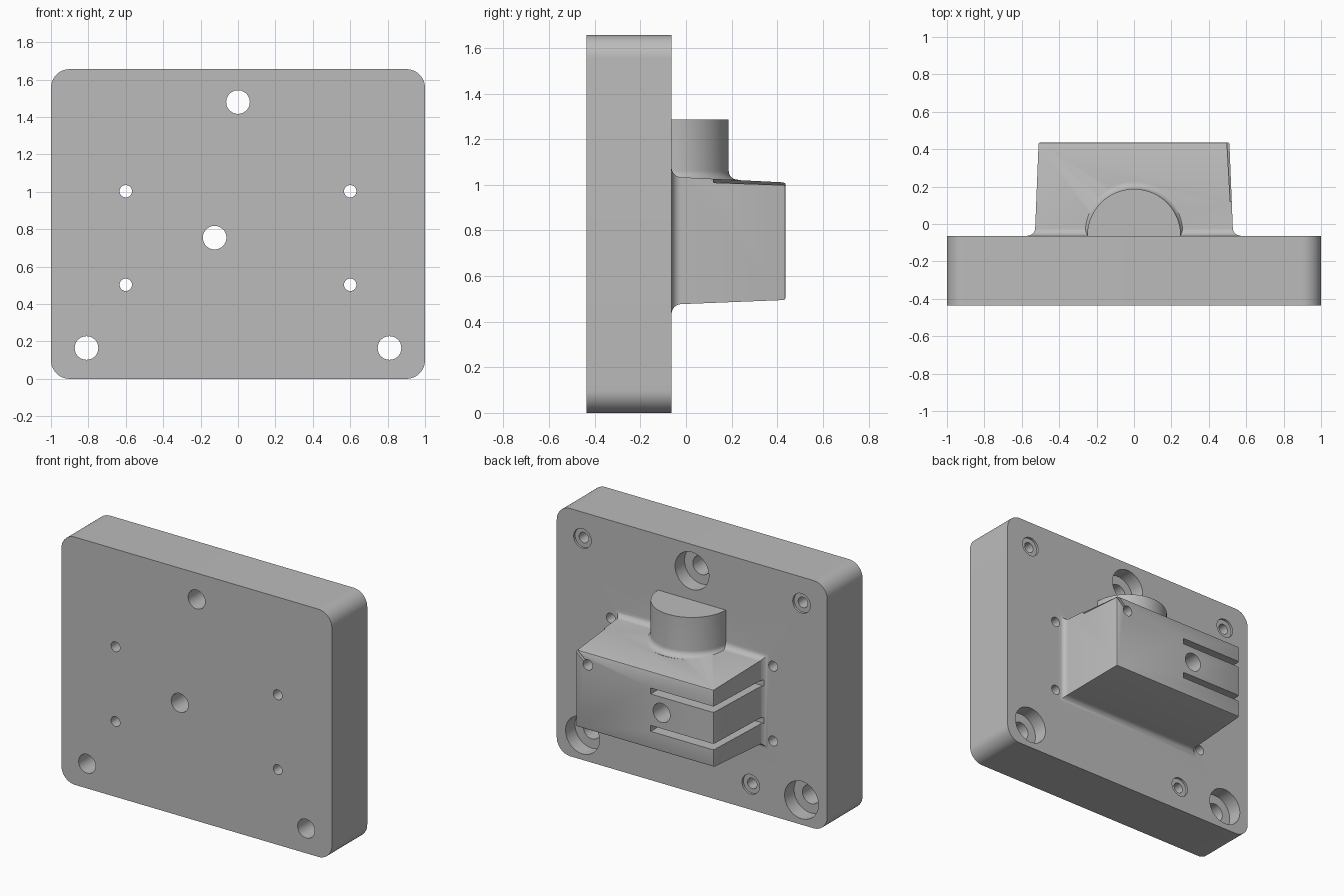
import bpy
import bmesh
from math import cos, sin, pi, atan2, hypot
from mathutils import Matrix, Vector

if "Cube" in bpy.data.objects:
    bpy.data.objects.remove(bpy.data.objects["Cube"])

grey = bpy.data.materials.new("plain grey")
grey.use_nodes = True
colour = (0.5, 0.5, 0.5, 1)
grey.diffuse_color = colour
grey.node_tree.nodes["Principled BSDF"].inputs["Base Color"].default_value = colour

FRONT, FACE, TIP = -0.437, -0.063, 0.437   # plate front, plate back, block end
HEIGHT = 1.656


def to_object(name, bm):
    bmesh.ops.recalc_face_normals(bm, faces=bm.faces)
    mesh = bpy.data.meshes.new(name)
    bm.to_mesh(mesh)
    bm.free()
    mesh.materials.append(grey)
    obj = bpy.data.objects.new(name, mesh)
    bpy.context.collection.objects.link(obj)
    return obj


def loft(name, rings):
    """Skin a stack of closed rings and cap both ends."""
    bm = bmesh.new()
    loops = [[bm.verts.new(p) for p in ring] for ring in rings]
    for a, b in zip(loops, loops[1:]):
        for i in range(len(a)):
            j = (i + 1) % len(a)
            bm.faces.new((a[i], a[j], b[j], b[i]))
    bm.faces.new(loops[0])
    bm.faces.new(loops[-1])
    return to_object(name, bm)


def circle_y(x, z, r, y, n=48):
    return [(x + r * cos(2 * pi * i / n), y, z + r * sin(2 * pi * i / n)) for i in range(n)]


def rect_y(half, low, high, y):
    return [(-half, y, low), (half, y, low), (half, y, high), (-half, y, high)]


def drill(x, z, r, y0, y1):
    return loft("drill_cutter", [circle_y(x, z, r, y0), circle_y(x, z, r, y1)])


def box(name, size, centre, angle=0):
    bm = bmesh.new()
    bmesh.ops.create_cube(bm, size=1)
    place = Matrix.Translation(centre) @ Matrix.Rotation(angle, 4, "Y")
    bm.transform(place @ Matrix.Diagonal(Vector((*size, 1))))
    return to_object(name, bm)


def combine(target, tool, operation):
    mod = target.modifiers.new(operation, "BOOLEAN")
    mod.operation, mod.solver, mod.object = operation, "EXACT", tool
    bpy.context.view_layer.objects.active = target
    bpy.ops.object.modifier_apply(modifier=mod.name)
    bpy.data.objects.remove(tool)


# Plate with rounded corners
R = 0.1
outline = []
for quarter, (cx, cz) in enumerate([(1 - R, HEIGHT - R), (R - 1, HEIGHT - R), (R - 1, R), (1 - R, R)]):
    for k in range(13):
        a = (quarter + k / 12) * pi / 2
        outline.append((cx + R * cos(a), cz + R * sin(a)))
body = loft("mounting_plate", [[(x, y, z) for x, z in outline] for y in (FRONT, FACE)])

# Tapered block with a fillet at its root and a softened end
F = 0.04


def block_ring(y, grow):
    t = (y - FACE) / (TIP - FACE)
    return rect_y(0.53 - 0.02 * t + grow, 0.475 + 0.02 * t - grow, 1.035 - 0.025 * t + grow, y)


rings = [block_ring(FACE - 0.05, F)]
for k in range(9):
    a = k / 8 * pi / 2
    rings.append(block_ring(FACE + F * (1 - cos(a)), F * (1 - sin(a))))
rings += [block_ring(TIP - 0.01, 0), block_ring(TIP - 0.003, -0.003), block_ring(TIP, -0.01)]
block = loft("tapered_block", rings)

# Half-round post with a flared foot, its rear half buried in the plate
profile = [(0.25 + F, 0.95)]
for k in range(9):
    a = k / 8 * pi / 2
    profile.append((0.25 + F * (1 - sin(a)), 1.022 + F * (1 - cos(a))))
profile.append((0.25, 1.285))
N = 96
post = loft("half_round_post", [
    [(r * cos(2 * pi * i / N), FACE + r * sin(2 * pi * i / N), z) for i in range(N)]
    for r, z in profile])

# Slots in the block, open at one side
for z in (0.63, 0.88):
    combine(block, box("slot_cutter", (0.7, 0.6, 0.04), (-0.395, 0.25, z)), "DIFFERENCE")

# Small corner hole with a slit running out through the corner
hx, hz = 0.42, 0.93
dx, dz = 0.51 - hx, 1.01 - hz
slit = box("slit_cutter", (2 * hypot(dx, dz), 0.5, 0.018),
           (hx + dx, 0.37, hz + dz), -atan2(dz, dx))
combine(block, slit, "DIFFERENCE")
combine(block, drill(hx, hz, 0.035, 0.12, 0.6), "DIFFERENCE")

combine(body, block, "UNION")
combine(body, post, "UNION")

# Counterbored screw holes
for x, z in [(0, 1.48), (0.81, 0.165), (-0.81, 0.165)]:
    combine(body, drill(x, z, 0.063, -0.6, 0.1), "DIFFERENCE")
    combine(body, drill(x, z, 0.125, FACE - 0.1, 0.1), "DIFFERENCE")

# Bore through block and plate, and four small plate holes
combine(body, drill(-0.125, 0.755, 0.063, -0.6, 0.6), "DIFFERENCE")
for x in (-0.6, 0.6):
    for z in (0.503, 1.003):
        combine(body, drill(x, z, 0.033, -0.6, 0.1), "DIFFERENCE")

# Shallow recesses with blind holes
for x, z in [(0.81, 1.48), (-0.81, 1.48), (-0.435, 0.17)]:
    combine(body, drill(x, z, 0.065, FACE - 0.015, 0.1), "DIFFERENCE")
    combine(body, drill(x, z, 0.035, FACE - 0.15, 0.1), "DIFFERENCE")

body.select_set(True)
bpy.context.view_layer.objects.active = body
bpy.ops.object.shade_smooth_by_angle(angle=pi / 6)
